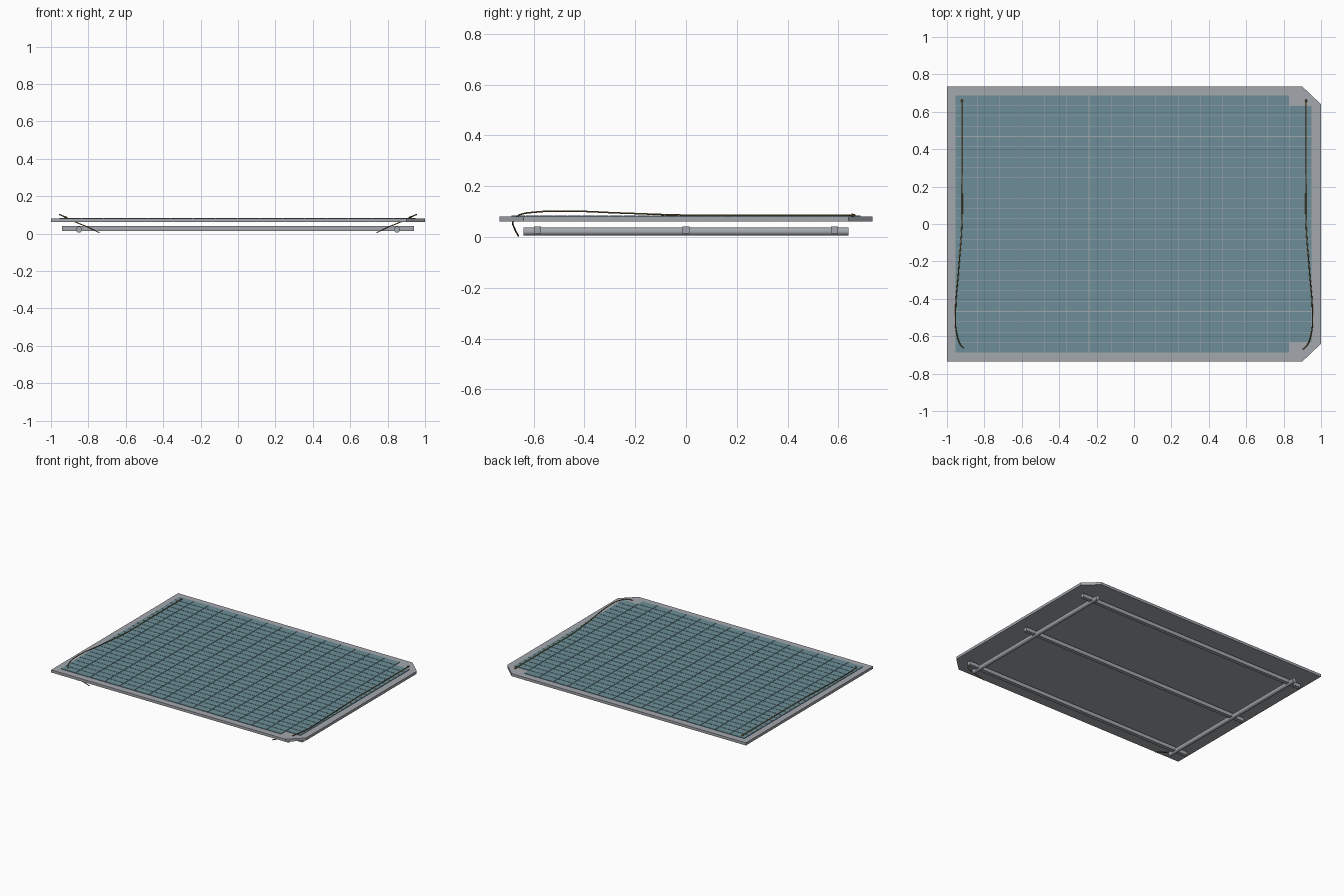
import bpy, bmesh
from mathutils import Matrix, Vector

if "Cube" in bpy.data.objects:
    bpy.data.objects.remove(bpy.data.objects["Cube"], do_unlink=True)


def material(name, rgb):
    m = bpy.data.materials.new(name)
    m.use_nodes = True
    m.diffuse_color = (*rgb, 1)
    m.node_tree.nodes["Principled BSDF"].inputs["Base Color"].default_value = (*rgb, 1)
    return m


GREY = material("panel grey", (0.37, 0.39, 0.42))
BLUE = material("cell blue", (0.15, 0.27, 0.31))
AMBER = material("cable amber", (0.22, 0.14, 0.04))


def finish(bm, name, mat):
    bmesh.ops.recalc_face_normals(bm, faces=bm.faces)
    mesh = bpy.data.meshes.new(name)
    bm.to_mesh(mesh)
    bm.free()
    mesh.materials.append(mat)
    ob = bpy.data.objects.new(name, mesh)
    bpy.context.collection.objects.link(ob)
    return ob


def add_box(bm, centre, size):
    bmesh.ops.create_cube(bm, size=1, matrix=Matrix.Translation(centre) @ Matrix.Diagonal((*size, 1)))


# Backing panel with two clipped corners
bm = bmesh.new()
outline = [(-1, -0.735), (0.9, -0.735), (1, -0.64), (1, 0.64), (0.9, 0.735), (-1, 0.735)]
base = bm.faces.new([bm.verts.new((x, y, 0.061)) for x, y in outline])
top = bmesh.ops.extrude_face_region(bm, geom=[base])["geom"]
bmesh.ops.translate(bm, vec=(0, 0, 0.019), verts=[g for g in top if isinstance(g, bmesh.types.BMVert)])
finish(bm, "backing_panel", GREY)

# Grid of thin cells, leaving out the two beside the clipped corners
COLS, ROWS, GAP = 16, 25, 0.003
dx, dy = 1.905 / COLS, 1.376 / ROWS
bm = bmesh.new()
for i in range(COLS):
    for j in range(ROWS):
        if i == COLS - 1 and j in (0, ROWS - 1):
            continue
        centre = Vector(((i + 0.5) * dx - 0.955, (j + 0.5) * dy - 0.688, 0.082))
        add_box(bm, centre, (dx - GAP, dy - GAP, 0.004))
finish(bm, "solar_cells", BLUE)

# Square cross rails under the panel
for name, y in (("front", -0.585), ("middle", 0), ("back", 0.585)):
    bm = bmesh.new()
    add_box(bm, Vector((0, y, 0.028)), (1.88, 0.027, 0.027))
    finish(bm, name + "_cross_rail", GREY)

for side, s in (("left", 1), ("right", -1)):
    # Round long tube
    bpy.ops.mesh.primitive_cylinder_add(vertices=24, radius=0.016, depth=1.28,
                                        location=(s * 0.85, 0, 0.021), rotation=(1.5708, 0, 0))
    tube = bpy.context.object
    tube.name = side + "_long_tube"
    tube.data.materials.append(GREY)
    bpy.ops.object.shade_smooth_by_angle()

    # Cable lying on the cells, arching at the front and dropping below
    path = [(0.92, 0.66, 0.086), (0.92, 0.3, 0.086), (0.92, 0, 0.086), (0.938, -0.25, 0.094),
            (0.954, -0.48, 0.102), (0.947, -0.59, 0.098), (0.92, -0.655, 0.087),
            (0.87, -0.68, 0.062), (0.8, -0.675, 0.033), (0.74, -0.66, 0.004)]
    curve = bpy.data.curves.new(side + "_cable", "CURVE")
    curve.dimensions = "3D"
    curve.bevel_depth = 0.003
    curve.bevel_resolution = 2
    curve.use_fill_caps = True
    spline = curve.splines.new("BEZIER")
    spline.bezier_points.add(len(path) - 1)
    for point, (x, y, z) in zip(spline.bezier_points, path):
        point.co = (s * x, y, z)
        point.handle_left_type = point.handle_right_type = "AUTO"
    curve.materials.append(AMBER)
    bpy.context.collection.objects.link(bpy.data.objects.new(side + "_cable", curve))

    # Small plug on the rear end of the cable
    bpy.ops.mesh.primitive_cone_add(vertices=8, radius1=0.007, radius2=0.003, depth=0.016,
                                    location=(s * 0.92, 0.66, 0.086), rotation=(-1.5708, 0, 0))
    plug = bpy.context.object
    plug.name = side + "_cable_plug"
    plug.data.materials.append(AMBER)
